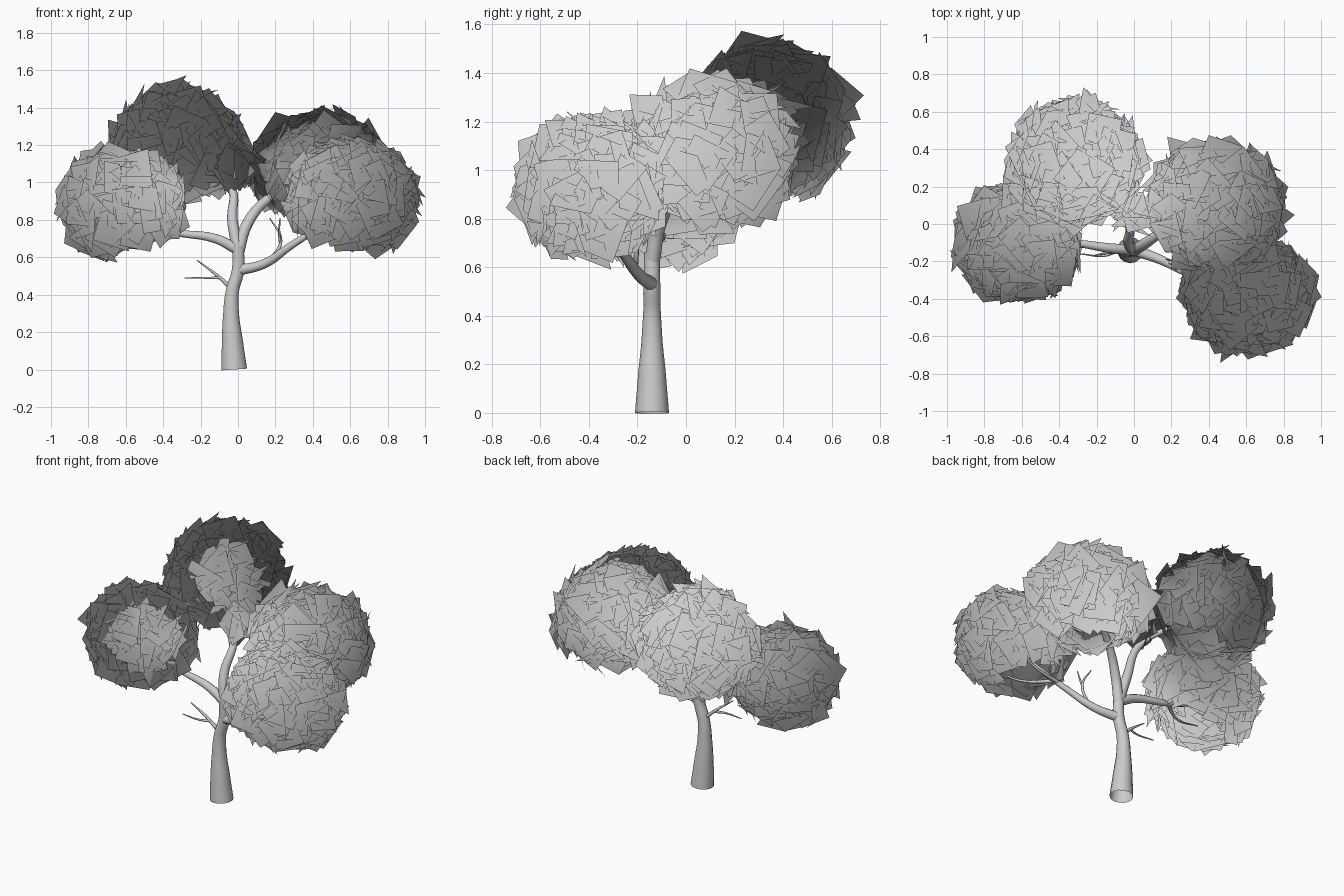
import bpy, math, random
from mathutils import Vector, Matrix

if "Cube" in bpy.data.objects:
    bpy.data.objects.remove(bpy.data.objects["Cube"])

random.seed(7)


def limb(name, pts, sides_res=3):
    """Tapered smooth tube through (x, y, z, radius) points."""
    cu = bpy.data.curves.new(name, 'CURVE')
    cu.dimensions = '3D'
    cu.bevel_depth = 1.0
    cu.bevel_resolution = sides_res
    cu.resolution_u = 5
    sp = cu.splines.new('BEZIER')
    sp.bezier_points.add(len(pts) - 1)
    for bp, (x, y, z, r) in zip(sp.bezier_points, pts):
        bp.co = (x, y, z)
        bp.radius = r
        bp.handle_left_type = bp.handle_right_type = 'AUTO'
    sp.use_smooth = True
    ob = bpy.data.objects.new(name, cu)
    bpy.context.collection.objects.link(ob)


# Trunk
limb("trunk", [(-.02, -.14, 0, .07), (-.03, -.14, .15, .058), (-.037, -.14, .3, .043),
               (-.03, -.14, .42, .036), (0, -.14, .53, .034), (0, -.14, .66, .032)], 5)

# Main branches, one into each leaf cluster
limb("branch_left", [(0, -.14, .64, .03), (-.12, -.13, .7, .026), (-.34, -.1, .735, .018),
                     (-.52, -.1, .8, .012), (-.66, -.12, .92, .004)])
limb("branch_front_right", [(.0, -.14, .53, .03), (.14, -.19, .565, .025), (.28, -.26, .66, .02),
                            (.46, -.33, .78, .014), (.62, -.4, .92, .004)])
limb("branch_right", [(0, -.14, .62, .032), (.05, -.11, .78, .03), (.17, -.03, .92, .024),
                      (.33, .06, 1.0, .014), (.46, .12, 1.12, .004)])
limb("branch_back", [(0, -.14, .64, .032), (-.03, -.1, .8, .028), (-.03, 0, .96, .022),
                     (-.16, .16, 1.08, .014), (-.32, .3, 1.25, .004)])

# Small twigs
limb("twig_low_a", [(-.03, -.14, .43, .014), (-.12, -.15, .51, .009), (-.22, -.17, .585, .003)], 1)
limb("twig_low_b", [(-.09, -.145, .49, .009), (-.16, -.17, .49, .006), (-.285, -.16, .49, .003)], 1)
limb("twig_right_a", [(.18, -.21, .59, .012), (.23, -.2, .69, .008), (.17, -.19, .81, .003)], 1)
limb("twig_right_b", [(.225, -.2, .68, .008), (.22, -.23, .74, .006), (.225, -.25, .81, .003)], 1)
limb("twig_left_a", [(-.34, -.1, .735, .012), (-.5, -.2, .73, .008), (-.7, -.25, .78, .003)], 1)
limb("twig_left_b", [(-.4, -.1, .75, .012), (-.56, .02, .76, .008), (-.72, .08, .85, .003)], 1)
limb("twig_front_a", [(.34, -.28, .7, .012), (.55, -.27, .74, .008), (.75, -.25, .85, .003)], 1)
limb("twig_front_b", [(.36, -.29, .71, .012), (.5, -.46, .74, .008), (.6, -.56, .82, .003)], 1)


def leaves(name, centre, radii, count, axis=(0, 0, 1), low=-.66):
    """Dome of square leaf cards along an ellipsoid, open opposite to 'axis'."""
    c = Vector(centre)
    lean = Vector((0, 0, 1)).rotation_difference(Vector(axis))
    verts, faces = [], []
    for i in range(count):
        z = 1 - (1 - low) * (i + .5) / count
        a = i * 2.39996 + random.uniform(-.3, .3)
        s = math.sqrt(1 - z * z)
        d = lean @ Vector((s * math.cos(a), s * math.sin(a), z))
        pos = c + Vector(p * q for p, q in zip(d, radii)) * random.uniform(.89, 1.0)
        tilt = Vector(random.gauss(0, .27) for _ in range(3))
        rot = (d + tilt).to_track_quat('Z', 'Y').to_matrix()
        rot = rot @ Matrix.Rotation(random.uniform(0, math.pi), 3, 'Z')
        h = random.uniform(.078, .108)
        n = len(verts)
        corners = [pos + rot @ Vector((u * h, v * h, 0))
                   for u, v in ((-1, -1), (1, -1), (1, 1), (-1, 1))]
        # cards face away from the middle of the whole crown
        if (rot @ Vector((0, 0, 1))).dot(pos - MID) < 0:
            corners.reverse()
        verts += corners
        faces.append((n, n + 1, n + 2, n + 3))
    me = bpy.data.meshes.new(name)
    me.from_pydata(verts, [], faces)
    me.shade_smooth()
    # soft foliage shading: normals radiate from the crown's middle
    me.normals_split_custom_set_from_vertices([(v - MID).normalized() for v in verts])
    ob = bpy.data.objects.new(name, me)
    bpy.context.collection.objects.link(ob)


MID = Vector((0, -.05, .75))

# Four leaf clusters
leaves("leaves_left", (-.62, -.1, .885), (.315, .285, .27), 240, (-.35, 0, 1))
leaves("leaves_back", (-.32, .335, 1.185), (.33, .315, .31), 270, (-.2, .2, 1))
leaves("leaves_right", (.44, .1, 1.06), (.345, .315, .29), 270, (.15, .1, 1))
leaves("leaves_front_right", (.61, -.38, .92), (.335, .28, .285), 240, (.3, -.2, 1))
# Stray cards where the back clump meets the top of the trunk
leaves("leaves_middle", (-.01, .06, 1.08), (.05, .07, .06), 10)
